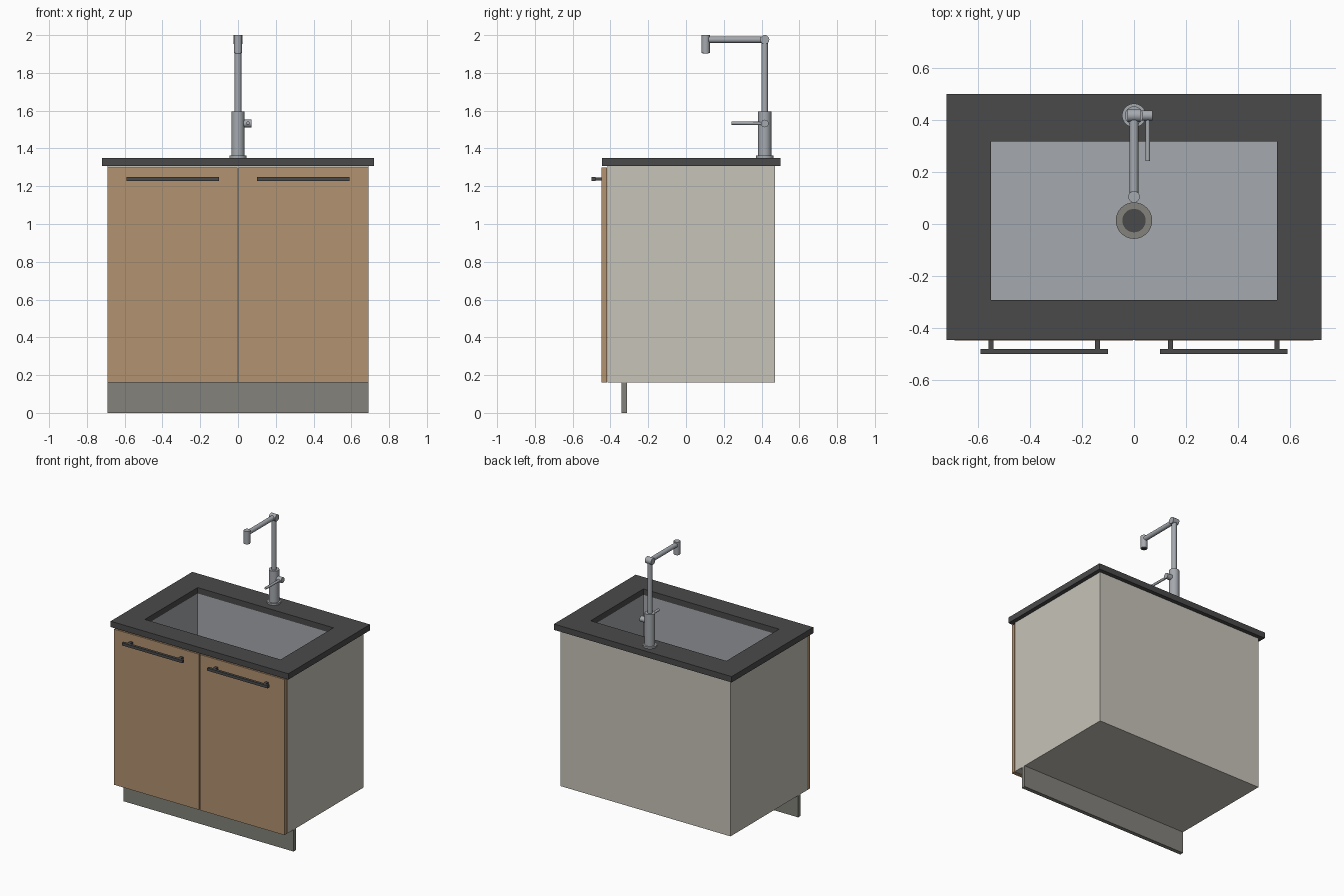
import bpy, bmesh, math
from mathutils import Vector

if "Cube" in bpy.data.objects:
    bpy.data.objects.remove(bpy.data.objects["Cube"])


def srgb(r, g, b):
    lin = lambda c: c / 12.92 if c <= 0.04045 else ((c + 0.055) / 1.055) ** 2.4
    return [lin(v / 255) for v in (r, g, b)] + [1.0]


def material(name, rgb):
    m = bpy.data.materials.new(name)
    m.diffuse_color = srgb(*rgb)
    m.use_nodes = True
    m.node_tree.nodes["Principled BSDF"].inputs["Base Color"].default_value = m.diffuse_color
    return m


WOOD = material("oak_wood", (178, 146, 112))
CREAM = material("cream_panel", (199, 196, 184))
GREY = material("warm_grey", (131, 130, 123))
DARK = material("charcoal", (74, 74, 74))
STEEL = material("brushed_steel", (165, 169, 174))


def finish(name, bm, mat):
    bmesh.ops.recalc_face_normals(bm, faces=bm.faces)
    mesh = bpy.data.meshes.new(name)
    bm.to_mesh(mesh)
    bm.free()
    mesh.materials.append(mat)
    obj = bpy.data.objects.new(name, mesh)
    bpy.context.collection.objects.link(obj)
    return obj


def box_bm(x, y, z):
    bm = bmesh.new()
    bmesh.ops.create_cube(bm, size=1)
    for v in bm.verts:
        v.co = [lo + (hi - lo) * (c + 0.5) for c, (lo, hi) in zip(v.co, (x, y, z))]
    return bm


def box(name, x, y, z, mat):
    return finish(name, box_bm(x, y, z), mat)


def rod(name, a, b, r, mat, r2=None, sides=32):
    """Cylinder from point a to point b."""
    a, b = Vector(a), Vector(b)
    bm = bmesh.new()
    bmesh.ops.create_cone(bm, cap_ends=True, segments=sides, radius1=r,
                          radius2=r if r2 is None else r2, depth=(b - a).length)
    rot = (b - a).to_track_quat('Z', 'Y')
    for v in bm.verts:
        v.co = rot @ v.co + (a + b) / 2
    obj = finish(name, bm, mat)
    bpy.ops.object.select_all(action='DESELECT')
    obj.select_set(True)
    bpy.context.view_layer.objects.active = obj
    bpy.ops.object.shade_smooth_by_angle(angle=math.radians(40))
    return obj


# Cabinet carcass: box hollowed from the top
bm = box_bm((-0.69, 0.69), (-0.415, 0.47), (0.16, 1.307))
top = [f for f in bm.faces if f.normal.z > 0.9 or f.calc_center_median().z > 1.3]
bmesh.ops.inset_region(bm, faces=top, thickness=0.03)
for v in top[0].verts:
    v.co.z += 0
ext = bmesh.ops.extrude_face_region(bm, geom=top)
bmesh.ops.delete(bm, geom=top, context='FACES_ONLY')
for v in ext["geom"]:
    if isinstance(v, bmesh.types.BMVert):
        v.co.z = 0.19
finish("cabinet_carcass", bm, CREAM)

# Plinth
box("plinth", (-0.69, 0.69), (-0.342, -0.313), (0, 0.16), GREY)

# Doors and bar handles
for side, s in (("left", -1), ("right", 1)):
    span = lambda a, b: tuple(sorted((s * a, s * b)))
    box(side + "_door", span(0.003, 0.69), (-0.447, -0.417), (0.16, 1.30), WOOD)
    box(side + "_handle_bar", span(0.10, 0.59), (-0.5, -0.48), (1.228, 1.248), DARK)
    for i, x in enumerate((0.14, 0.55)):
        box(f"{side}_handle_post_{i + 1}", span(x - 0.01, x + 0.01),
            (-0.481, -0.446), (1.23, 1.246), DARK)

# Countertop: slab with a rectangular opening
X0, X1, Y0, Y1 = -0.55, 0.55, -0.292, 0.318
outer = [(-0.72, -0.446), (0.72, -0.446), (0.72, 0.5), (-0.72, 0.5)]
inner = [(X0, Y0), (X1, Y0), (X1, Y1), (X0, Y1)]
bm = bmesh.new()
o = [bm.verts.new((x, y, 1.307)) for x, y in outer]
n = [bm.verts.new((x, y, 1.307)) for x, y in inner]
ring = [bm.faces.new((o[i], o[(i + 1) % 4], n[(i + 1) % 4], n[i])) for i in range(4)]
ext = bmesh.ops.extrude_face_region(bm, geom=ring)
for v in ext["geom"]:
    if isinstance(v, bmesh.types.BMVert):
        v.co.z = 1.35
finish("countertop", bm, DARK)

# Sink basin: open box with wall thickness outward
FLOOR = 0.90
bm = box_bm((X0, X1), (Y0, Y1), (FLOOR, 1.307))
bmesh.ops.delete(bm, geom=[f for f in bm.faces if f.calc_center_median().z > 1.3],
                 context='FACES_ONLY')
basin = finish("sink_basin", bm, STEEL)
mod = basin.modifiers.new("wall", 'SOLIDIFY')
mod.thickness = 0.012
mod.offset = 1

# Drain
DY = 0.013
rod("drain_ring", (0, DY, FLOOR), (0, DY, FLOOR + 0.008), 0.07, GREY)
rod("drain_strainer", (0, DY, FLOOR + 0.008), (0, DY, FLOOR + 0.013), 0.045, DARK)

# Tap
TY, TZ = 0.417, 1.976
rod("tap_flange", (0, TY, 1.35), (0, TY, 1.363), 0.046, STEEL)
rod("tap_body", (0, TY, 1.363), (0, TY, 1.595), 0.035, STEEL)
rod("tap_riser", (0, TY, 1.595), (0, TY, TZ), 0.018, STEEL)
rod("tap_elbow", (-0.025, TY, TZ), (0.025, TY, TZ), 0.024, STEEL)
rod("tap_arm", (0, TY, TZ), (0, 0.105, TZ), 0.017, STEEL)
rod("tap_spout", (0, 0.104, 1.905), (0, 0.104, 2.0), 0.022, STEEL)
rod("spout_outlet", (0, 0.104, 1.902), (0, 0.104, 1.905), 0.016, DARK)
rod("lever_hub", (0.03, TY, 1.532), (0.071, TY, 1.532), 0.02, STEEL)
rod("lever_bar", (0.053, TY, 1.532), (0.053, 0.242, 1.534), 0.009, STEEL, sides=16)
